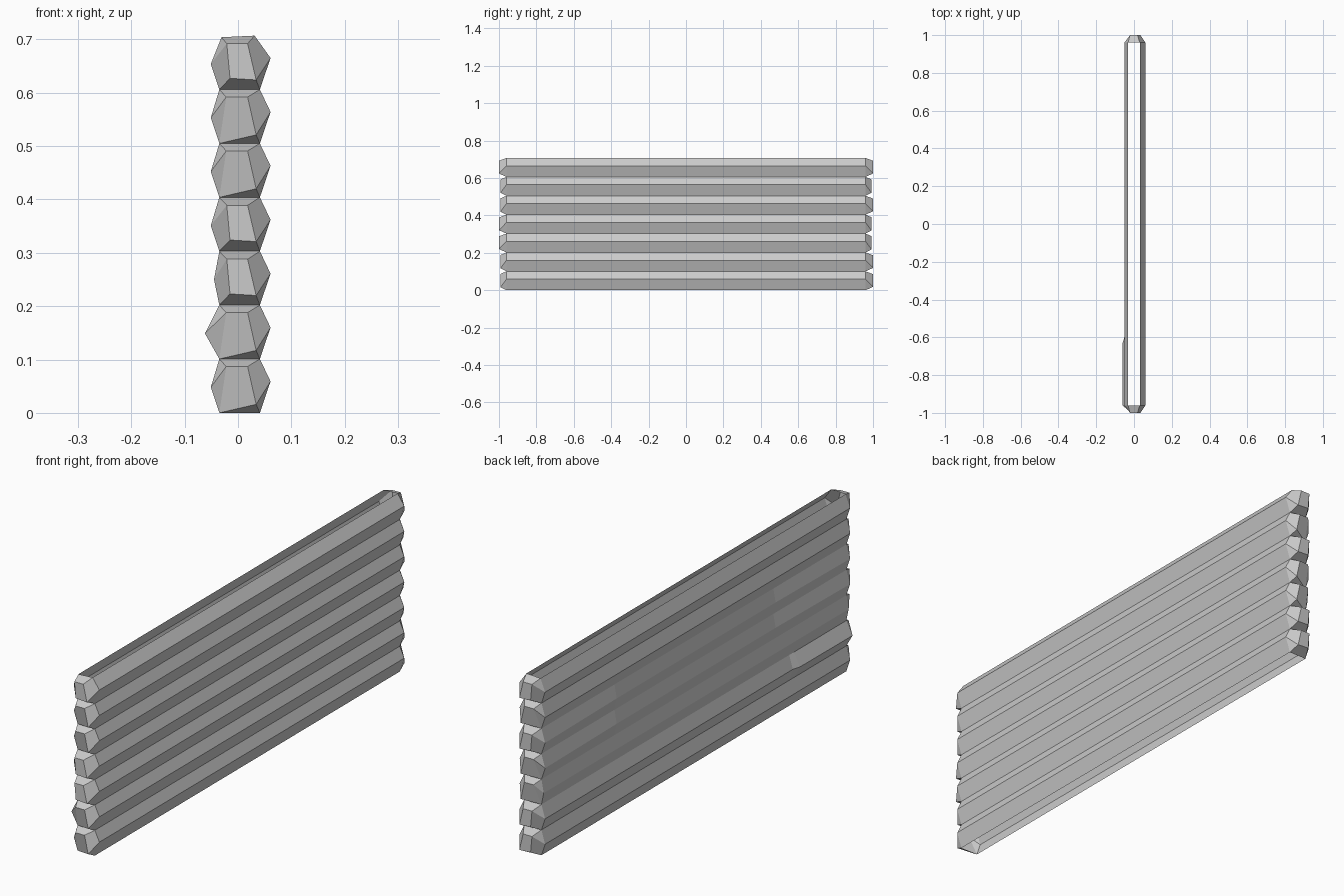
import bpy, bmesh

if "Cube" in bpy.data.objects:
    bpy.data.objects.remove(bpy.data.objects["Cube"])

PITCH = 0.101          # height of one log
RIM = 0.96             # where the straight log ends and the chopped tip begins

# chopped tip outlines (x, z within log): top left, top right, bottom right, bottom left
TIP_BLOCK = [(-0.021, 0.086), (0.018, 0.086), (0.034, 0.018), (-0.015, 0.021)]
TIP_SLANT = [(-0.022, 0.087), (0.018, 0.087), (0.034, 0.016), None]   # None: meets the rim
FRONT_TIPS = [TIP_SLANT, TIP_SLANT, TIP_BLOCK, TIP_BLOCK, TIP_SLANT, TIP_SLANT, TIP_BLOCK]
BACK_TIPS = [TIP_BLOCK, TIP_BLOCK, TIP_SLANT, TIP_SLANT, TIP_BLOCK, TIP_SLANT, TIP_BLOCK]


def left_ridge(i):
    """(y, x) of the left ridge along the log: worn in the middle logs, a bump on one."""
    if i == 1:
        return [(-RIM, -0.062), (-0.63, -0.060), (-0.60, -0.051), (RIM, -0.051)]
    if i == 2:
        return [(-RIM, -0.045), (RIM, -0.045)]
    if i in (3, 4):
        return [(-RIM, -0.051), (-0.5, -0.045), (0.5, -0.045), (RIM, -0.051)]
    return [(-RIM, -0.051), (RIM, -0.051)]


def make_log(i):
    z0 = i * PITCH
    bm = bmesh.new()
    # hexagonal body, open where logs rest on each other
    rings = []
    for y, lx in left_ridge(i):
        section = [(-0.035, 0), (0.041, 0), (0.061, 0.059),
                   (0.041, PITCH), (-0.035, PITCH), (lx, 0.048)]
        if i == 6:
            section[3], section[4] = (0.031, PITCH), (-0.031, PITCH - 0.003)
        rings.append([bm.verts.new((x, y, z0 + z)) for x, z in section])
    for a, b in zip(rings, rings[1:]):
        for k in (1, 2, 4, 5):
            n = (k + 1) % 6
            bm.faces.new((a[k], a[n], b[n], b[k]))
    # chopped tips
    for ring, side, tip in ((rings[0], -1, FRONT_TIPS[i]), (rings[-1], 1, BACK_TIPS[i])):
        bl, br, r, tr, tl, l = ring
        depth = 1.0 if tip is TIP_BLOCK else 0.992
        TL, TR, BR, BL = [bm.verts.new((p[0], side * depth, z0 + p[1])) if p else bl
                          for p in tip]
        faces = [(TL, TR, BR, BL), (br, r, BR), (r, tr, TR, BR),
                 (tr, tl, TL, TR), (tl, l, TL)]
        faces += [(l, bl, TL), (bl, br, BR)] if BL is bl else [(l, bl, BL, TL), (bl, br, BR, BL)]
        for f in faces:
            bm.faces.new(f)
    bmesh.ops.recalc_face_normals(bm, faces=bm.faces)
    me = bpy.data.meshes.new("log")
    bm.to_mesh(me)
    bm.free()
    bpy.context.collection.objects.link(bpy.data.objects.new(f"wall_log_{i + 1}", me))


for i in range(7):
    make_log(i)
